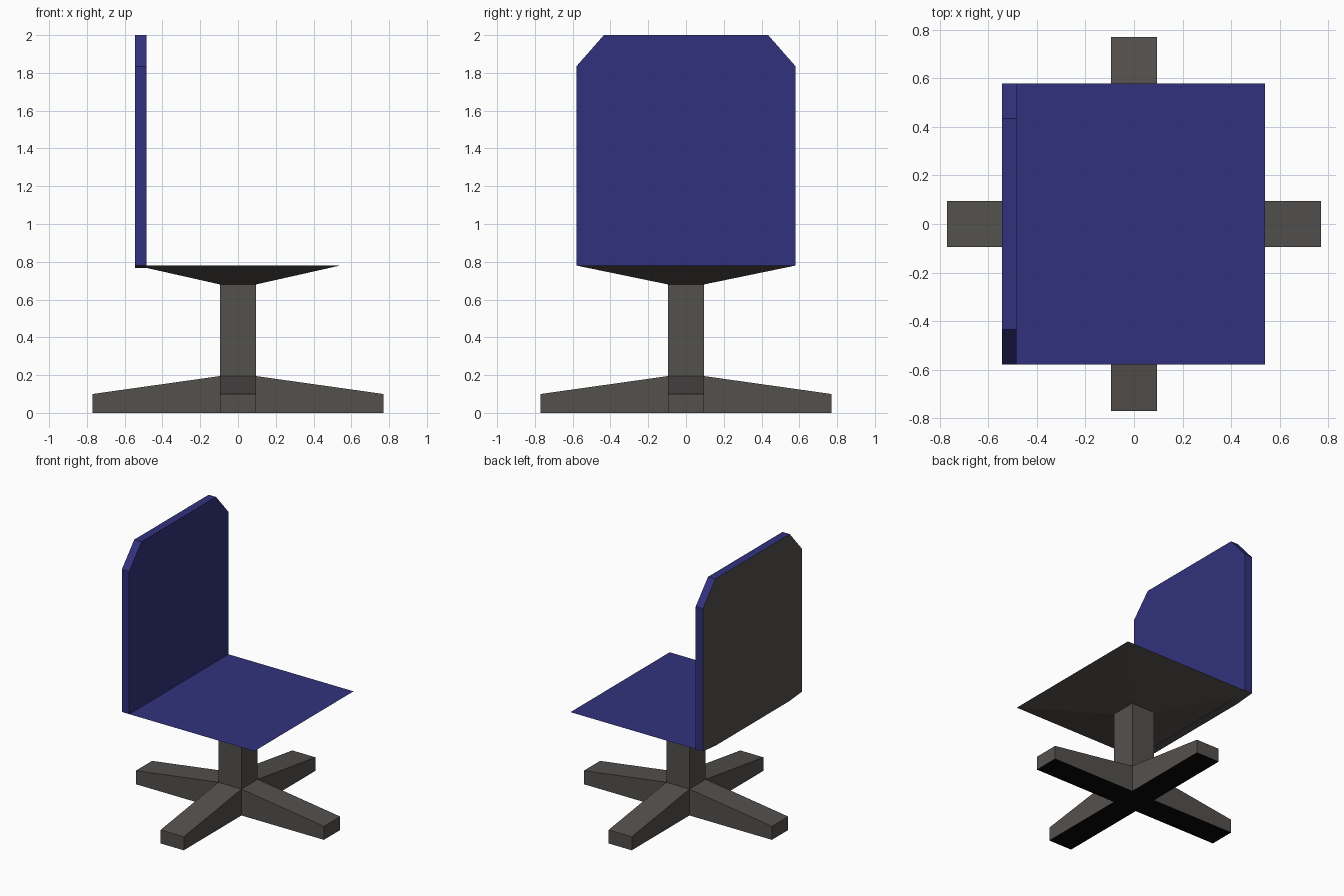
import bpy, bmesh
from mathutils import Matrix
from math import pi

if "Cube" in bpy.data.objects:
    bpy.data.objects.remove(bpy.data.objects["Cube"])


def material(name, rgb):
    m = bpy.data.materials.new(name)
    m.diffuse_color = (*rgb, 1)
    m.use_nodes = True
    m.node_tree.nodes["Principled BSDF"].inputs["Base Color"].default_value = m.diffuse_color
    return m


BLUE = material("blue fabric", (0.031, 0.031, 0.205))
GREY = material("warm grey metal", (0.088, 0.082, 0.076))
BLACK = material("black underside", (0.002, 0.002, 0.002))


def finish(name, bm, mats, rule):
    """Turn a bmesh into an object, colouring faces by their normal."""
    bmesh.ops.recalc_face_normals(bm, faces=bm.faces[:])
    bm.normal_update()
    for f in bm.faces:
        f.material_index = rule(f.normal)
    me = bpy.data.meshes.new(name)
    bm.to_mesh(me)
    bm.free()
    for m in mats:
        me.materials.append(m)
    ob = bpy.data.objects.new(name, me)
    bpy.context.collection.objects.link(ob)
    return ob


def prism(bm, profile, vec):
    """Extrude a closed profile along a vector."""
    face = bm.faces.new([bm.verts.new(p) for p in profile])
    ext = bmesh.ops.extrude_face_region(bm, geom=[face], use_keep_orig=True)
    verts = [g for g in ext["geom"] if isinstance(g, bmesh.types.BMVert)]
    bmesh.ops.translate(bm, verts=verts, vec=vec)


def frustum(bm, low, high, z0, z1):
    """Box whose bottom and top rectangles have different half sizes."""
    bmesh.ops.create_cube(bm, size=2)
    for v in bm.verts:
        top = v.co.z > 0
        hx, hy = high if top else low
        v.co = (v.co.x * hx, v.co.y * hy, z1 if top else z0)


W = 0.095   # half width of post and legs

# four sloping legs, meeting at the centre block
for i in range(4):
    bm = bmesh.new()
    prism(bm, [(W, -W, 0), (0.77, -W, 0), (0.77, -W, 0.1), (W, -W, 0.195)], (0, 2 * W, 0))
    # remove the hidden inner end
    inner = [f for f in bm.faces if all(abs(v.co.x - W) < 1e-4 for v in f.verts)]
    leg = finish(f"leg_{i + 1}", bm, (GREY, BLACK), lambda n: int(n.z < -0.9))
    leg.data.transform(Matrix.Rotation(i * pi / 2, 4, "Z"))

# central post
bm = bmesh.new()
frustum(bm, (W, W), (W, W), 0, 0.69)
finish("post", bm, (GREY, BLACK), lambda n: int(n.z < -0.9))

# seat: blue top, tapered grey underside
bm = bmesh.new()
frustum(bm, (W, W), (0.54, 0.58), 0.68, 0.78)
finish("seat", bm, (GREY, BLUE), lambda n: int(n.z > 0.9))

# backrest with clipped top corners: blue front and edges, grey rear and bottom
half = [(0.43, 0.766), (0.58, 0.78), (0.58, 1.835), (0.435, 2.0)]
outline = half + [(-y, z) for y, z in reversed(half)]
bm = bmesh.new()
prism(bm, [(-0.545, y, z) for y, z in outline], (0.06, 0, 0))
finish("backrest", bm, (BLUE, GREY), lambda n: int(n.x < -0.9 or n.z < -0.9))
